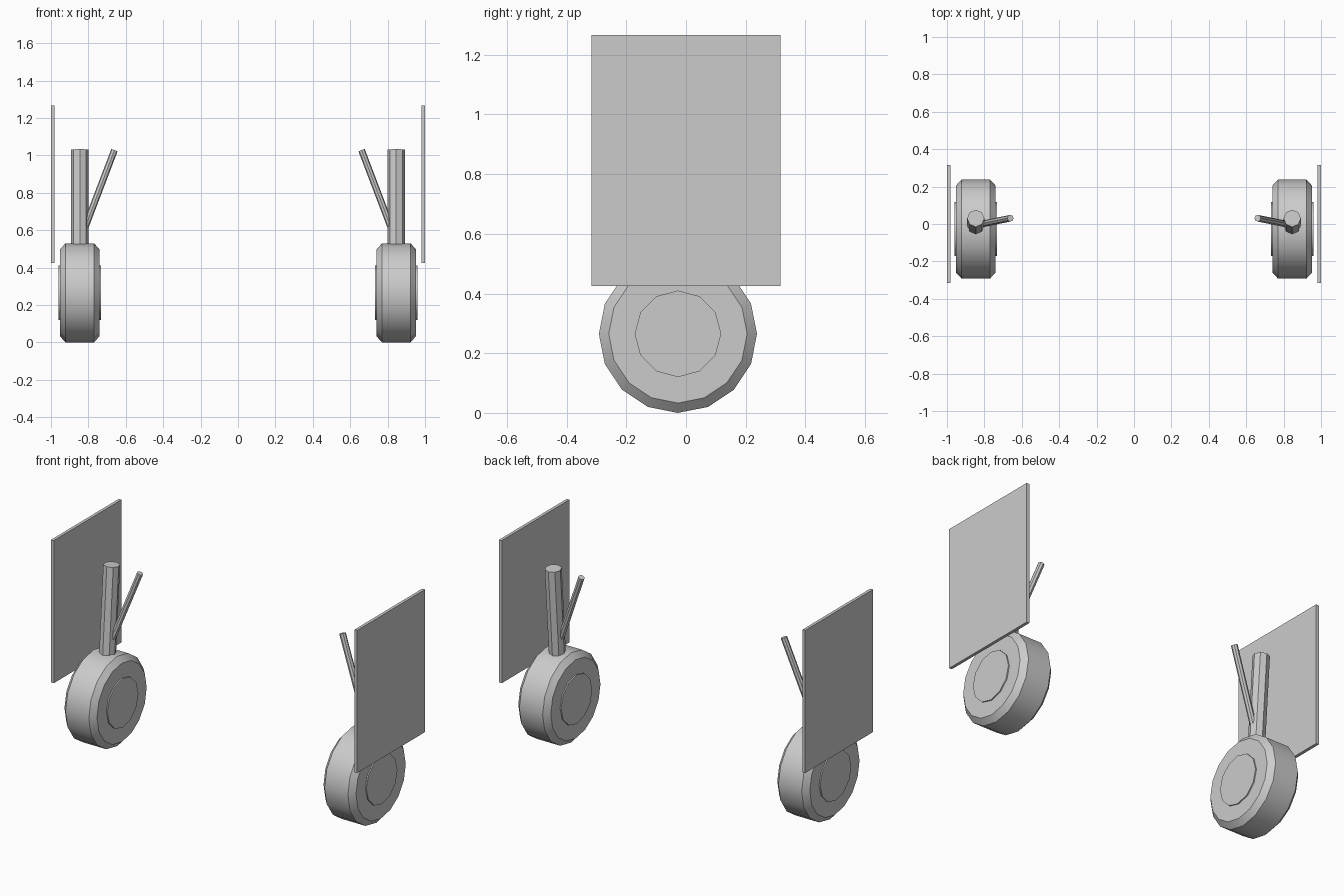
import bpy, bmesh, math
from mathutils import Vector, Matrix

if "Cube" in bpy.data.objects:
    bpy.data.objects.remove(bpy.data.objects["Cube"])

grey = bpy.data.materials.new("light_grey")
grey.diffuse_color = (0.6, 0.6, 0.6, 1)
grey.use_nodes = True
grey.node_tree.nodes["Principled BSDF"].inputs["Base Color"].default_value = grey.diffuse_color


def finish(name, bm):
    bmesh.ops.recalc_face_normals(bm, faces=bm.faces)
    me = bpy.data.meshes.new(name)
    bm.to_mesh(me)
    bm.free()
    me.materials.append(grey)
    ob = bpy.data.objects.new(name, me)
    bpy.context.collection.objects.link(ob)
    bpy.ops.object.select_all(action='DESELECT')
    ob.select_set(True)
    bpy.context.view_layer.objects.active = ob
    bpy.ops.object.shade_smooth_by_angle(angle=math.radians(31))
    return ob


def rod(name, a, b, radius, sides):
    a, b = Vector(a), Vector(b)
    d = b - a
    rot = Vector((0, 0, 1)).rotation_difference(d).to_matrix().to_4x4()
    bm = bmesh.new()
    bmesh.ops.create_cone(bm, cap_ends=True, segments=sides, radius1=radius,
                          radius2=radius, depth=d.length,
                          matrix=Matrix.Translation((a + b) / 2) @ rot)
    return finish(name, bm)


def lathe_x(name, centre, profile, sides):
    # profile: (x offset, radius) rings, capped at both ends
    bm = bmesh.new()
    rings = []
    for x, r in profile:
        rings.append([bm.verts.new(Vector(centre) + Vector(
            (x, r * math.cos(t), r * math.sin(t))))
            for t in (2 * math.pi * i / sides for i in range(sides))])
    for p, q in zip(rings, rings[1:]):
        for i in range(sides):
            j = (i + 1) % sides
            bm.faces.new((p[i], p[j], q[j], q[i]))
    bm.faces.new(rings[0])
    bm.faces.new(rings[-1])
    return finish(name, bm)


for side, s in (("left", -1), ("right", 1)):
    wheel = (s * 0.846, -0.027, 0.265)

    # tyre with bevelled shoulders, and hub showing slightly on both faces
    lathe_x(side + "_tyre", wheel,
            [(-0.106, 0.232), (-0.076, 0.265), (0.076, 0.265), (0.106, 0.232)], 16)
    lathe_x(side + "_hub", wheel, [(-0.113, 0.145), (0.113, 0.145)], 12)

    # main leg leaning slightly back, with a side brace running inward
    rod(side + "_leg", wheel, (s * 0.846, 0.03, 1.03), 0.046, 8)
    rod(side + "_brace", (s * 0.846, -0.007, 0.54), (s * 0.661, 0.031, 1.027), 0.018, 8)

    # outer gear door
    bm = bmesh.new()
    bmesh.ops.create_cube(bm, size=1, matrix=Matrix.Translation((s * 0.991, 0, 0.846))
                          @ Matrix.Diagonal((0.018, 0.632, 0.842, 1)))
    finish(side + "_door", bm)
